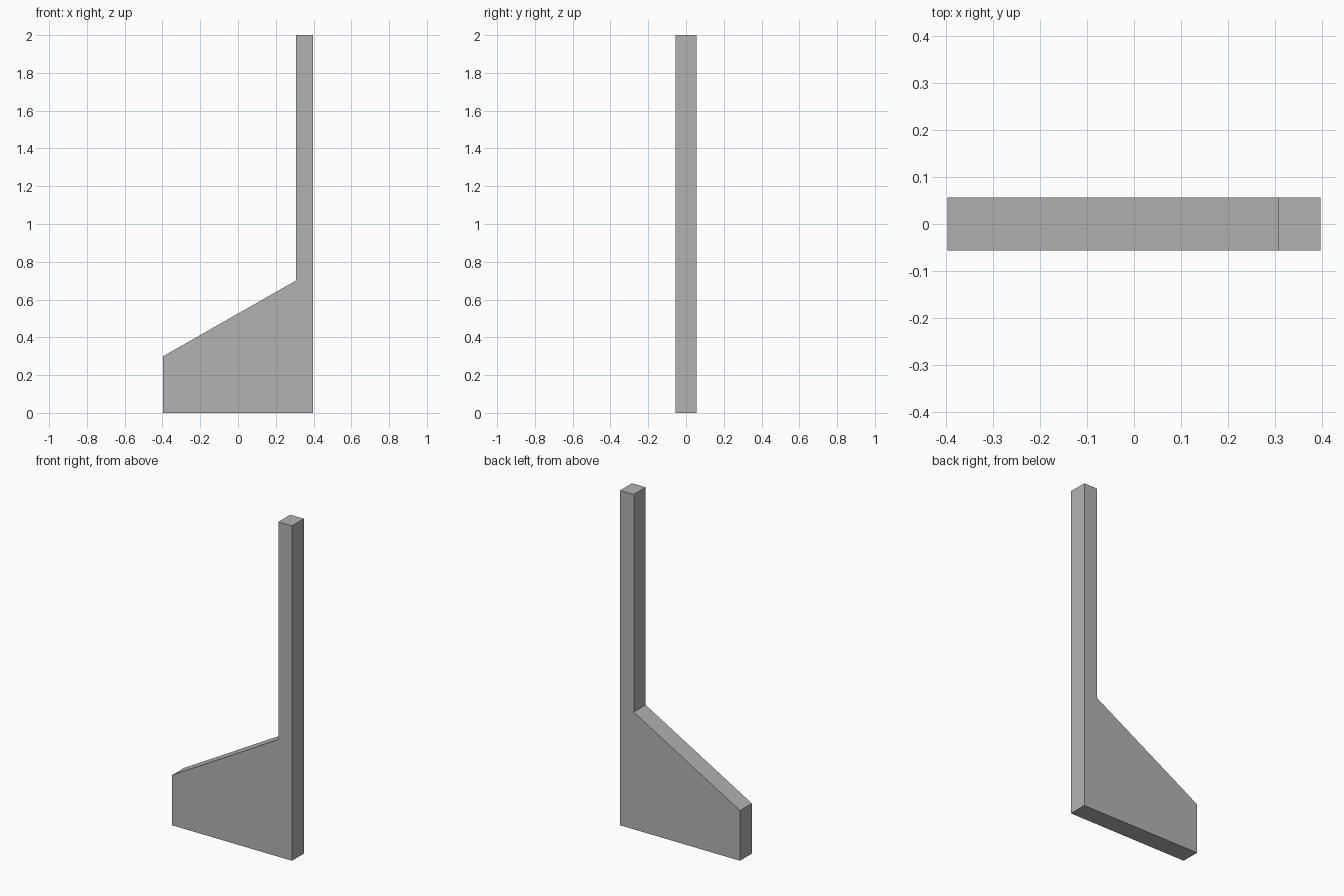
import bpy
import bmesh

cube = bpy.data.objects.get("Cube")
if cube:
    bpy.data.objects.remove(cube, do_unlink=True)

# Plain grey material
grey = bpy.data.materials.new("plain grey")
grey.use_nodes = True
colour = (0.45, 0.45, 0.45, 1)
grey.diffuse_color = colour
grey.node_tree.nodes["Principled BSDF"].inputs["Base Color"].default_value = colour

# Side profile: sloping foot with a tall upright post
half_width, half_depth = 0.396, 0.056
post_inner = 0.306
profile = [
    (-half_width, 0), (half_width, 0), (half_width, 2),
    (post_inner, 2), (post_inner, 0.7), (-half_width, 0.3),
]

# Extrude the profile through the thickness
bm = bmesh.new()
front = bm.faces.new([bm.verts.new((x, -half_depth, z)) for x, z in profile])
result = bmesh.ops.extrude_face_region(bm, geom=[front], use_keep_orig=True)
back = [v for v in result["geom"] if isinstance(v, bmesh.types.BMVert)]
bmesh.ops.translate(bm, verts=back, vec=(0, 2 * half_depth, 0))
bmesh.ops.recalc_face_normals(bm, faces=bm.faces)

mesh = bpy.data.meshes.new("post_with_sloped_foot")
bm.to_mesh(mesh)
bm.free()
mesh.materials.append(grey)
bracket = bpy.data.objects.new("post_with_sloped_foot", mesh)
bpy.context.collection.objects.link(bracket)
